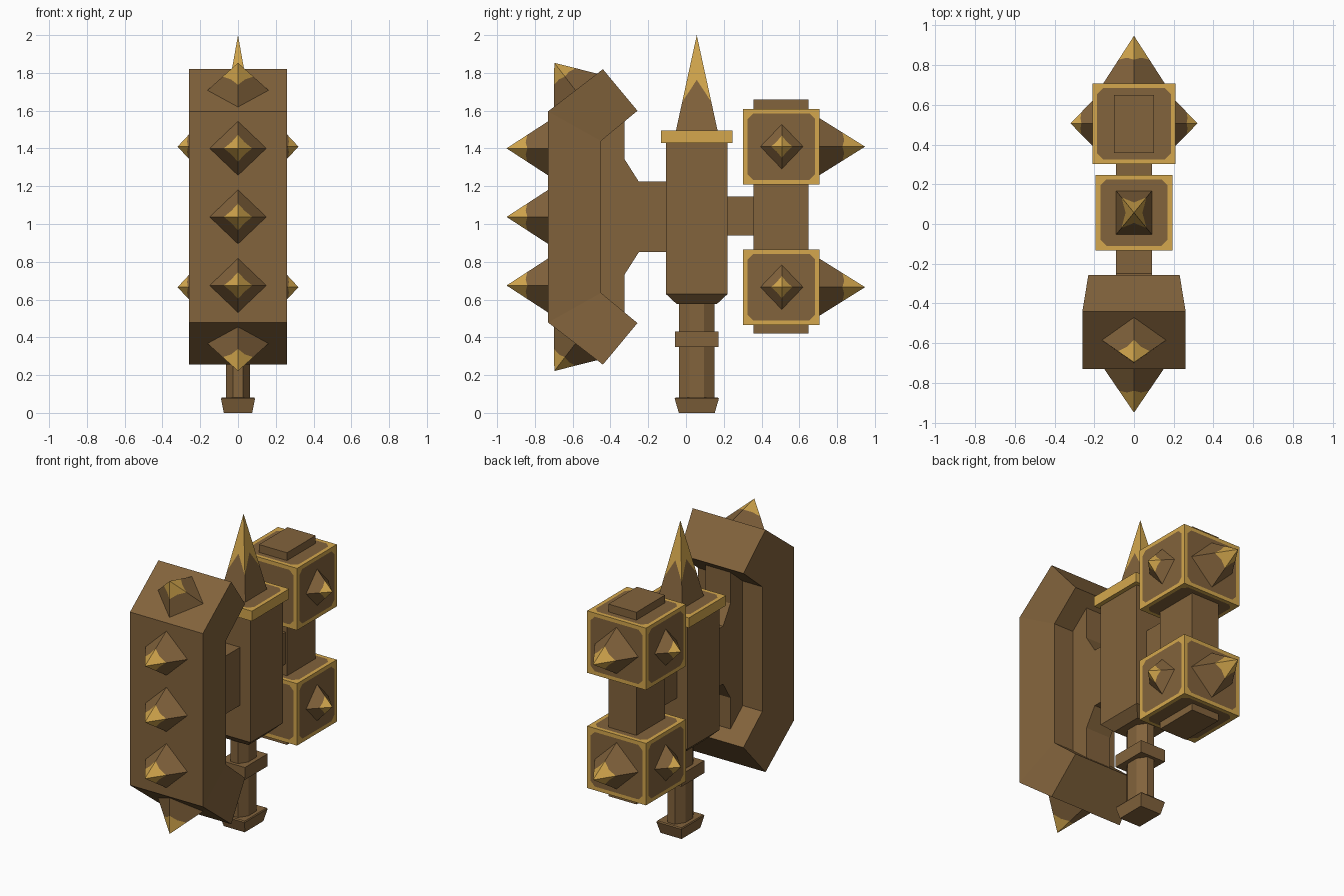
import bpy, bmesh, math
from mathutils import Vector

if "Cube" in bpy.data.objects:
    bpy.data.objects.remove(bpy.data.objects["Cube"])


def material(name, rgb):
    m = bpy.data.materials.new(name)
    m.diffuse_color = (*rgb, 1)
    m.use_nodes = True
    m.node_tree.nodes["Principled BSDF"].inputs["Base Color"].default_value = m.diffuse_color
    return m


BROWN = material("dark bronze", (0.225, 0.125, 0.045))
GOLD = material("worn gold", (0.66, 0.39, 0.075))
CY = 0.057   # y of the handle axis
MZ = 1.0375  # height of the head's mirror plane


def finish(name, bm):
    bmesh.ops.recalc_face_normals(bm, faces=bm.faces[:])
    me = bpy.data.meshes.new(name)
    bm.to_mesh(me)
    bm.free()
    me.materials.append(BROWN)
    me.materials.append(GOLD)
    ob = bpy.data.objects.new(name, me)
    bpy.context.collection.objects.link(ob)
    return ob


def loft(name, rings):
    """Closed solid through matching rings of points."""
    bm = bmesh.new()
    rs = [[bm.verts.new(p) for p in r] for r in rings]
    n = len(rs[0])
    for a, b in zip(rs, rs[1:]):
        for i in range(n):
            j = (i + 1) % n
            bm.faces.new((a[i], a[j], b[j], b[i]))
    bm.faces.new(rs[0])
    bm.faces.new(rs[-1])
    return finish(name, bm)


def rect(hx, hy, z, cy=CY):
    return [(-hx, cy - hy, z), (hx, cy - hy, z), (hx, cy + hy, z), (-hx, cy + hy, z)]


def octagon(hx, hy, z):
    k = 1 / math.cos(math.pi / 8)
    return [(hx * k * math.cos(math.pi * (i + .5) / 4),
             CY + hy * k * math.sin(math.pi * (i + .5) / 4), z) for i in range(8)]


def box(name, hx, hy, z0, z1, cy=CY):
    return loft(name, [rect(hx, hy, z0, cy), rect(hx, hy, z1, cy)])


def framed_box(name, hx, hy, z0, z1, cy, border, keep=lambda f: True):
    """Gold box whose chosen faces carry a brown panel with cut corners."""
    bm = bmesh.new()
    lo = [bm.verts.new(p) for p in rect(hx, hy, z0, cy)]
    hi = [bm.verts.new(p) for p in rect(hx, hy, z1, cy)]
    for i in range(4):
        j = (i + 1) % 4
        bm.faces.new((lo[i], lo[j], hi[j], hi[i]))
    bm.faces.new(lo[::-1])
    bm.faces.new(hi)
    bm.normal_update()
    panels = [f for f in bm.faces if keep(f)]
    bmesh.ops.inset_individual(bm, faces=panels, thickness=border)
    corners = list({v for f in panels for v in f.verts})
    bmesh.ops.bevel(bm, geom=corners, offset=0.03, segments=1, affect='VERTICES')
    for f in bm.faces:
        f.material_index = 0 if len(f.verts) == 8 else 1
    return finish(name, bm)


def spike(name, centre, normal, u, hu, hv, height, diamond=True, edge=.5, mid=.54):
    """Four-sided spike with a gold tip that runs further down its edges."""
    c, n, u = Vector(centre), Vector(normal).normalized(), Vector(u)
    v = n.cross(u)
    signs = [(1, 0), (0, 1), (-1, 0), (0, -1)] if diamond else [(1, 1), (-1, 1), (-1, -1), (1, -1)]
    bm = bmesh.new()
    pts = [c + u * hu * a + v * hv * b for a, b in signs]
    top = c + n * height
    tip = bm.verts.new(top)
    base = [bm.verts.new(p) for p in pts]
    ridge = [bm.verts.new(p.lerp(top, edge)) for p in pts]
    for i in range(4):
        j = (i + 1) % 4
        m = bm.verts.new(((pts[i] + pts[j]) / 2).lerp(top, mid))
        bm.faces.new((base[i], base[j], ridge[j], m, ridge[i]))
        for a, b in ((ridge[i], m), (m, ridge[j])):
            bm.faces.new((a, b, tip)).material_index = 1
    bm.faces.new(base)
    return finish(name, bm)


# Handle, ring and pommel
loft("handle", [octagon(.063, .095, .04), octagon(.063, .095, .6)])
box("handle_ring", .09, .116, .35, .43)
loft("pommel", [rect(.075, .095, 0), rect(.09, .117, .075), rect(.086, .112, .082)])

# Central body, cap and top spike
loft("body", [rect(.11, .107, .577), rect(.165, .164, .63), rect(.165, .164, 1.44)])
framed_box("body_cap", .193, .19, 1.43, 1.495, CY, .033, lambda f: f.normal.z > .5)
spike("top_spike", (0, CY, 1.495), (0, 0, 1), (1, 0, 0), .09, .11, .505, False, .3, .53)

# Front striking head: C-shaped, narrower on its inner side
outer = [(-.44, .782), (-.73, .559), (-.73, -.559), (-.44, -.782)]
inner = [(-.257, .562), (-.45, .402), (-.45, -.402), (-.257, -.562)]
loft("striking_head", [[(-.26, oy, MZ + oz), (.26, oy, MZ + oz),
                        (.23, iy, MZ + iz), (-.23, iy, MZ + iz)]
                       for (oy, oz), (iy, iz) in zip(outer, inner)])

# Brace joining the head to the body
half = [(-.47, .53), (-.325, .53), (-.325, .305), (-.25, .187), (-.09, .187)]
profile = half + [(y, -z) for y, z in reversed(half)]
loft("head_brace", [[(x, y, MZ + z) for y, z in profile] for x in (-.09, .09)])

# Head spikes: three on the flat face, one on each slope
for i in (-1, 0, 1):
    spike(f"head_spike_{i + 2}", (0, -.73, MZ + i * .363), (0, -1, 0), (1, 0, 0), .15, .143, .22)
for s, label in ((1, "upper"), (-1, "lower")):
    spike(f"{label}_slope_spike", (0, -.585, MZ + s * .67), (0, -.61, s * .793),
          (1, 0, 0), .162, .145, .184)

# Rear post and its connector
box("rear_connector", .09, .085, .94, 1.146, .29)
box("rear_post", .1, .146, .42, 1.66, .503)

# Rear blocks with a back spike and two side spikes each
for s, label in ((1, "upper"), (-1, "lower")):
    z = MZ + s * .372
    framed_box(f"{label}_block", .21, .203, z - .2, z + .2, .505, .034)
    spike(f"{label}_back_spike", (0, .708, z), (0, 1, 0), (1, 0, 0), .155, .15, .24)
    for x in (-1, 1):
        side = "right" if x > 0 else "left"
        spike(f"{label}_{side}_spike", (x * .21, .507, z), (x, 0, 0), (0, 1, 0), .113, .118, .11)
